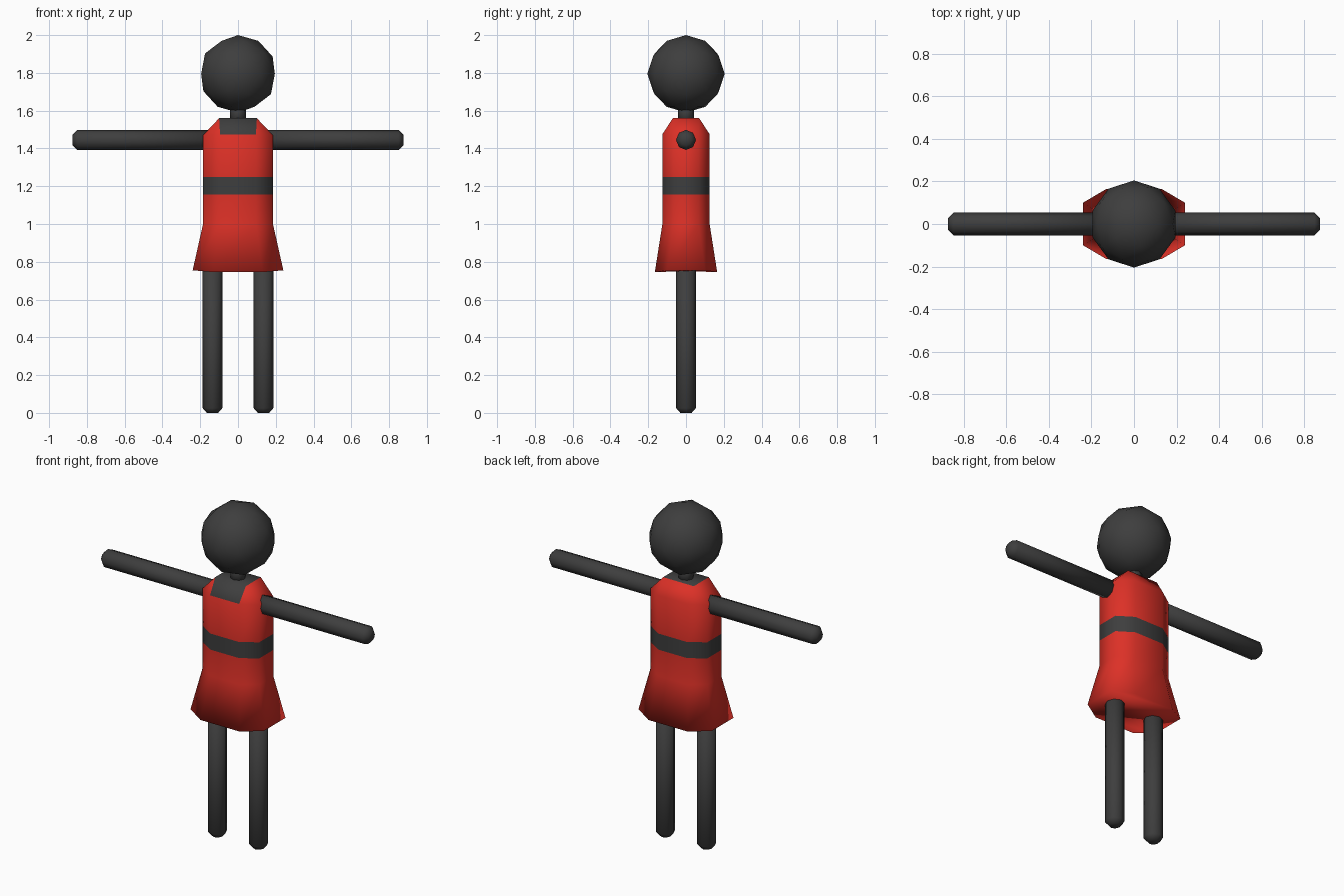
import bpy, bmesh, math
from mathutils import Matrix, Vector

if "Cube" in bpy.data.objects:
    bpy.data.objects.remove(bpy.data.objects["Cube"])


def material(name, rgb):
    m = bpy.data.materials.new(name)
    m.diffuse_color = (*rgb, 1)
    m.use_nodes = True
    m.node_tree.nodes["Principled BSDF"].inputs["Base Color"].default_value = m.diffuse_color
    return m


RED = material("red_cloth", (0.72, 0.03, 0.02))
GREY = material("dark_grey", (0.048, 0.048, 0.048))


def finish(name, bm, mats):
    bmesh.ops.recalc_face_normals(bm, faces=bm.faces)
    for f in bm.faces:
        f.smooth = True
    me = bpy.data.meshes.new(name)
    bm.to_mesh(me)
    bm.free()
    for m in mats:
        me.materials.append(m)
    ob = bpy.data.objects.new(name, me)
    bpy.context.collection.objects.link(ob)
    return ob


def rod(name, profile, matrix, sides=8):
    """Closed lathe along local z from (height, radius) pairs."""
    bm = bmesh.new()
    rings = [[bm.verts.new((r * math.cos(math.tau * i / sides),
                            r * math.sin(math.tau * i / sides), h))
              for i in range(sides)] for h, r in profile]
    for a, b in zip(rings, rings[1:]):
        for i in range(sides):
            j = (i + 1) % sides
            bm.faces.new((a[i], a[j], b[j], b[i]))
    bm.faces.new(rings[0])
    bm.faces.new(rings[-1])
    bm.transform(matrix)
    return finish(name, bm, [GREY])


# Dress: octagonal rings as (side x, side y, side z, front x, front y, front z)
RINGS = [(0.24, 0.10, 0.755, 0.13, 0.165, 0.745),
         (0.185, 0.066, 1.0, 0.095, 0.125, 1.0),
         (0.185, 0.066, 1.155, 0.095, 0.125, 1.155),
         (0.185, 0.066, 1.25, 0.095, 0.125, 1.25),
         (0.185, 0.066, 1.47, 0.095, 0.125, 1.475)]
bm = bmesh.new()
loops = []
for sx, sy, sz, fx, fy, fz in RINGS:
    pts = [(sx, -sy, sz), (sx, sy, sz), (fx, fy, fz), (-fx, fy, fz),
           (-sx, sy, sz), (-sx, -sy, sz), (-fx, -fy, fz), (fx, -fy, fz)]
    loops.append([bm.verts.new(p) for p in pts])
for k, (a, b) in enumerate(zip(loops, loops[1:])):
    for i in range(8):
        j = (i + 1) % 8
        f = bm.faces.new((a[i], a[j], b[j], b[i]))
        f.material_index = 1 if k == 2 else 0      # belt band
bm.faces.new(loops[0])                             # underside of the skirt
# Shoulders slope in to a small rectangle, each corner serving two ring points
corners = [bm.verts.new((x, y, 1.56)) for x, y in
           ((0.1, -0.07), (0.1, 0.07), (-0.1, 0.07), (-0.1, -0.07))]
top = [corners[i] for i in (0, 1, 1, 2, 2, 3, 3, 0)]
ring = loops[-1]
for i in range(8):
    j = (i + 1) % 8
    vs = [ring[i], ring[j], top[j]] + ([top[i]] if top[i] != top[j] else [])
    f = bm.faces.new(vs)
    f.material_index = 1 if i == 6 else 0          # open collar at the front
bm.faces.new(corners).material_index = 1           # neckline
finish("dress", bm, [RED, GREY])

# Head
bm = bmesh.new()
bmesh.ops.create_icosphere(bm, subdivisions=2, radius=0.205,
                           matrix=Matrix.Translation((0, 0, 1.795)))
finish("head", bm, [GREY])

# Neck
rod("neck", [(1.53, 0.042), (1.64, 0.042)], Matrix.Identity(4))

# Arms and legs with chamfered tips
for s, side in ((1, "left"), (-1, "right")):
    turn = Matrix.Rotation(s * math.pi / 2, 4, 'Y')
    rod(side + "_arm", [(0.1, 0.053), (0.85, 0.053), (0.875, 0.028)],
        Matrix.Translation((0, 0, 1.445)) @ turn)
    rod(side + "_leg", [(0, 0.03), (0.025, 0.052), (0.85, 0.052)],
        Matrix.Translation((s * 0.135, 0, 0)))
